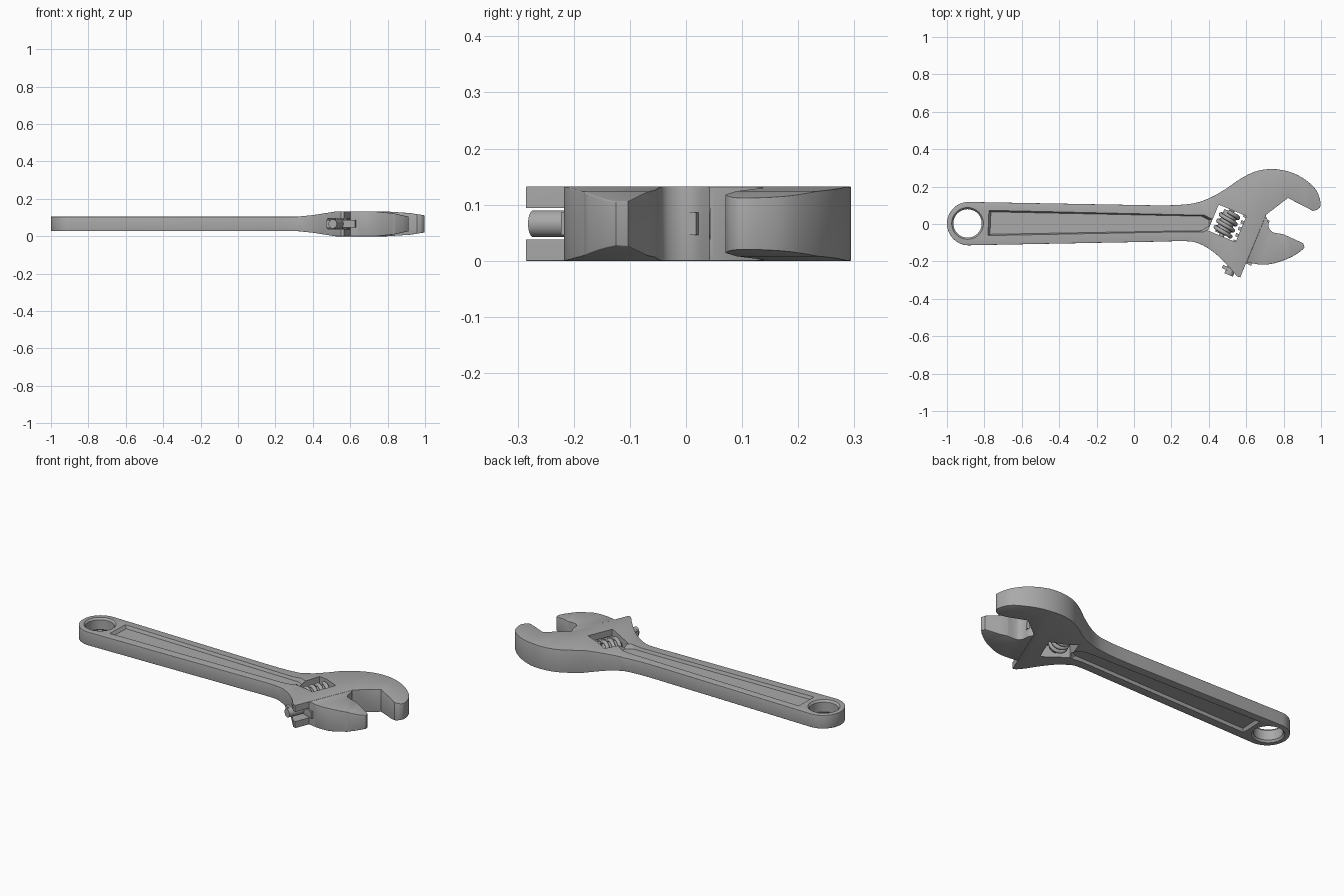
import bpy, bmesh, math
from mathutils import Vector, Matrix

if "Cube" in bpy.data.objects:
    bpy.data.objects.remove(bpy.data.objects["Cube"], do_unlink=True)

MID = 0.066          # height of the centre plane
steel = bpy.data.materials.new("brushed_steel")
steel.use_nodes = True
steel.diffuse_color = (0.4, 0.4, 0.4, 1)
steel.node_tree.nodes["Principled BSDF"].inputs["Base Color"].default_value = (0.4, 0.4, 0.4, 1)

# frame of the sliding parts: local y runs along the slide, local x towards the jaw tips
SLIDE = Matrix.Translation((0.568, -0.285, MID)) @ Matrix.Rotation(math.radians(-22.5), 4, 'Z')
FLAT = Matrix.Translation((0, 0, MID))


def smooth(pts, steps=4):
    """Rounded path through the points."""
    out = []
    p = [Vector(q) for q in pts]
    for i in range(len(p) - 1):
        a, b, c, d = p[max(i - 1, 0)], p[i], p[i + 1], p[min(i + 2, len(p) - 1)]
        for k in range(steps):
            t = k / steps
            out.append(0.5 * (2 * b + (c - a) * t + (2 * a - 5 * b + 4 * c - d) * t ** 2
                              + (3 * b - a - 3 * c + d) * t ** 3))
    return out + [p[-1]]


def add(name, bm, matrix):
    bmesh.ops.recalc_face_normals(bm, faces=bm.faces)
    mesh = bpy.data.meshes.new(name)
    bm.to_mesh(mesh)
    bm.free()
    ob = bpy.data.objects.new(name, mesh)
    bpy.context.collection.objects.link(ob)
    ob.matrix_world = matrix
    mesh.materials.append(steel)
    return ob


def select(ob):
    bpy.ops.object.select_all(action='DESELECT')
    ob.select_set(True)
    bpy.context.view_layer.objects.active = ob


def apply(ob, kind, **settings):
    select(ob)
    mod = ob.modifiers.new(kind, kind)
    for key, value in settings.items():
        setattr(mod, key, value)
    bpy.ops.object.modifier_apply(modifier=mod.name)


def cut(ob, cutter):
    apply(ob, 'BOOLEAN', operation='DIFFERENCE', solver='EXACT', object=cutter)
    bpy.data.objects.remove(cutter, do_unlink=True)


def shade(ob, angle=30):
    select(ob)
    bpy.ops.object.shade_smooth_by_angle(angle=math.radians(angle))


def plate(name, outline, profile, rim):
    """Outline extruded both ways, its half thickness following x, with a rounded rim."""
    bm = bmesh.new()
    face = bm.faces.new([bm.verts.new((p[0], p[1], -1)) for p in outline])
    top = bmesh.ops.extrude_face_region(bm, geom=[face])
    bmesh.ops.translate(bm, vec=(0, 0, 2), verts=[v for v in top["geom"] if isinstance(v, bmesh.types.BMVert)])
    for x, _ in profile[1:-1]:
        bmesh.ops.bisect_plane(bm, geom=bm.verts[:] + bm.edges[:] + bm.faces[:],
                               plane_co=(x, 0, 0), plane_no=(1, 0, 0))
    weight = bm.edges.layers.float.new("bevel_weight_edge")
    for e in bm.edges:
        a, b = (v.co for v in e.verts)
        on_rim = any(abs(f.normal.z) < 0.5 for f in e.link_faces) and a.z * b.z > 0
        if on_rim and any(abs(f.normal.z) > 0.5 for f in e.link_faces):
            e[weight] = rim((a + b) / 2)
    for v in bm.verts:
        for (x0, h0), (x1, h1) in zip(profile, profile[1:]):
            if x0 <= v.co.x <= x1 + 1e-5:
                v.co.z *= h0 + (h1 - h0) * (v.co.x - x0) / (x1 - x0)
                break
    ob = add(name, bm, FLAT)
    apply(ob, 'BEVEL', limit_method='WEIGHT', width=0.02, segments=3)
    return ob


def box(name, lo, hi, matrix):
    bm = bmesh.new()
    bmesh.ops.create_cube(bm, size=1)
    lo, hi = Vector(lo), Vector(hi)
    for v in bm.verts:
        v.co = (lo + hi) / 2 + Vector(a * b for a, b in zip(v.co, hi - lo))
    return add(name, bm, matrix)


def rod(name, radius, start, end, x):
    bm = bmesh.new()
    place = Matrix.Translation((x, (start + end) / 2, 0)) @ Matrix.Rotation(math.pi / 2, 4, 'X')
    bmesh.ops.create_cone(bm, cap_ends=True, segments=24, radius1=radius, radius2=radius,
                          depth=end - start, matrix=place)
    return add(name, bm, SLIDE)


# handle and fixed jaw in one piece
eye = [(-0.885 + 0.115 * math.cos(a), 0.002 + 0.116 * math.sin(a))
       for a in (math.radians(268 - 11 * i) for i in range(17))]
back = smooth([(0.1, 0.10), (0.22, 0.101), (0.326, 0.112), (0.406, 0.14), (0.487, 0.185), (0.567, 0.24),
               (0.647, 0.28), (0.738, 0.294), (0.834, 0.278), (0.914, 0.238), (0.975, 0.18),
               (0.998, 0.11), (0.985, 0.08), (0.957, 0.07)])
belly = smooth([(0.55, -0.28), (0.513, -0.235), (0.47, -0.19), (0.417, -0.144), (0.353, -0.107),
                (0.28, -0.092), (0.1, -0.095)])
outline = [tuple(p) for p in eye + back + [(0.823, 0.139), (0.707, 0.05), (0.568, -0.285)] + belly]
body = plate("handle_and_fixed_jaw", outline,
             [(-1.1, 0.039), (0.32, 0.039), (0.4, 0.047), (0.52, 0.066), (0.8, 0.066), (0.92, 0.058), (1.1, 0.03)],
             lambda p: 0.9 if p.x < 0.35 else 0.1 if p.y < 0.05 and p.x > 0.56 else 0.45)

# hanging hole with flared rims
bm = bmesh.new()
rims = []
for z, r in ((-0.05, 0.094), (-0.028, 0.076), (0.028, 0.076), (0.05, 0.094)):
    rims.append(bmesh.ops.create_circle(bm, segments=40, radius=r, cap_ends=abs(z) > 0.04,
                                        matrix=Matrix.Translation((-0.89, 0.003, z)))["verts"])
for low, high in zip(rims, rims[1:]):
    for i in range(40):
        j = (i + 1) % 40
        bm.faces.new((low[i], low[j], high[j], high[i]))
cut(body, add("hole_cutter", bm, FLAT))

# long recess with sloping walls on both faces
floor = [(-0.77, -0.055), (-0.765, 0.065), (0.2, 0.045), (0.36, 0.042), (0.4, 0.022),
         (0.4, -0.012), (0.36, -0.036), (0.2, -0.038)]
for side in (1, -1):
    bm = bmesh.new()
    rings = [[bm.verts.new((-0.2 + (x + 0.2) * s, y * w, side * z)) for x, y in floor]
             for z, s, w in ((0.022, 1, 1), (0.075, 1.06, 1.4))]
    bm.faces.new(rings[0])
    bm.faces.new(rings[1])
    for i in range(len(floor)):
        j = (i + 1) % len(floor)
        bm.faces.new((rings[0][i], rings[0][j], rings[1][j], rings[1][i]))
    cut(body, add("recess_cutter", bm, FLAT))

# window for the adjusting screw, and slot for the rack
cut(body, box("window_cutter", (-0.255, 0.165, -0.1), (-0.095, 0.315, 0.1), SLIDE))
cut(body, box("slot_cutter", (-0.115, -0.1, -0.028), (0.03, 0.355, 0.028), SLIDE))
shade(body)

# sliding jaw
jaw_curve = smooth([(0.912, -0.125), (0.885, -0.15), (0.83, -0.182), (0.75, -0.21), (0.68, -0.217), (0.602, -0.205)])
root_curve = smooth([(0.704, 0.042), (0.717, 0.016), (0.72, -0.015), (0.733, -0.038), (0.757, -0.048), (0.797, -0.054)])
jaw = plate("sliding_jaw", [tuple(p) for p in root_curve + [(0.905, -0.103)] + jaw_curve],
            [(0.5, 0.066), (0.74, 0.066), (0.83, 0.057), (1.0, 0.02)],
            lambda p: 0.4 if p.y < -0.06 and p.x > 0.65 else 0.1)
shade(jaw)

# rack carrying the jaw
box("rack_web", (-0.06, 0.08, -0.02), (0.03, 0.34, 0.02), SLIDE)
shade(rod("rack_rod", 0.024, -0.012, 0.345, -0.062))
for i in range(9):
    y = 0.008 + i * 0.037
    box(f"rack_tooth_{i + 1}", (-0.11, y, -0.022), (-0.06, y + 0.018, 0.022), SLIDE)

# adjusting screw: core, pin and helical thread
shade(rod("screw_core", 0.04, 0.175, 0.305, -0.178))
shade(rod("screw_pin", 0.015, 0.15, 0.33, -0.178))
curve = bpy.data.curves.new("screw_thread", 'CURVE')
curve.dimensions = '3D'
curve.bevel_depth = 0.011
curve.bevel_resolution = 2
curve.use_fill_caps = True
curve.materials.append(steel)
spline = curve.splines.new('POLY')
turns, steps = 3.3, 80
spline.points.add(steps)
for i, p in enumerate(spline.points):
    a = turns * math.tau * i / steps
    p.co = (-0.178 + 0.047 * math.cos(a), 0.18 + 0.12 * i / steps, 0.047 * math.sin(a), 1)
thread = bpy.data.objects.new("screw_thread", curve)
bpy.context.collection.objects.link(thread)
thread.matrix_world = SLIDE
